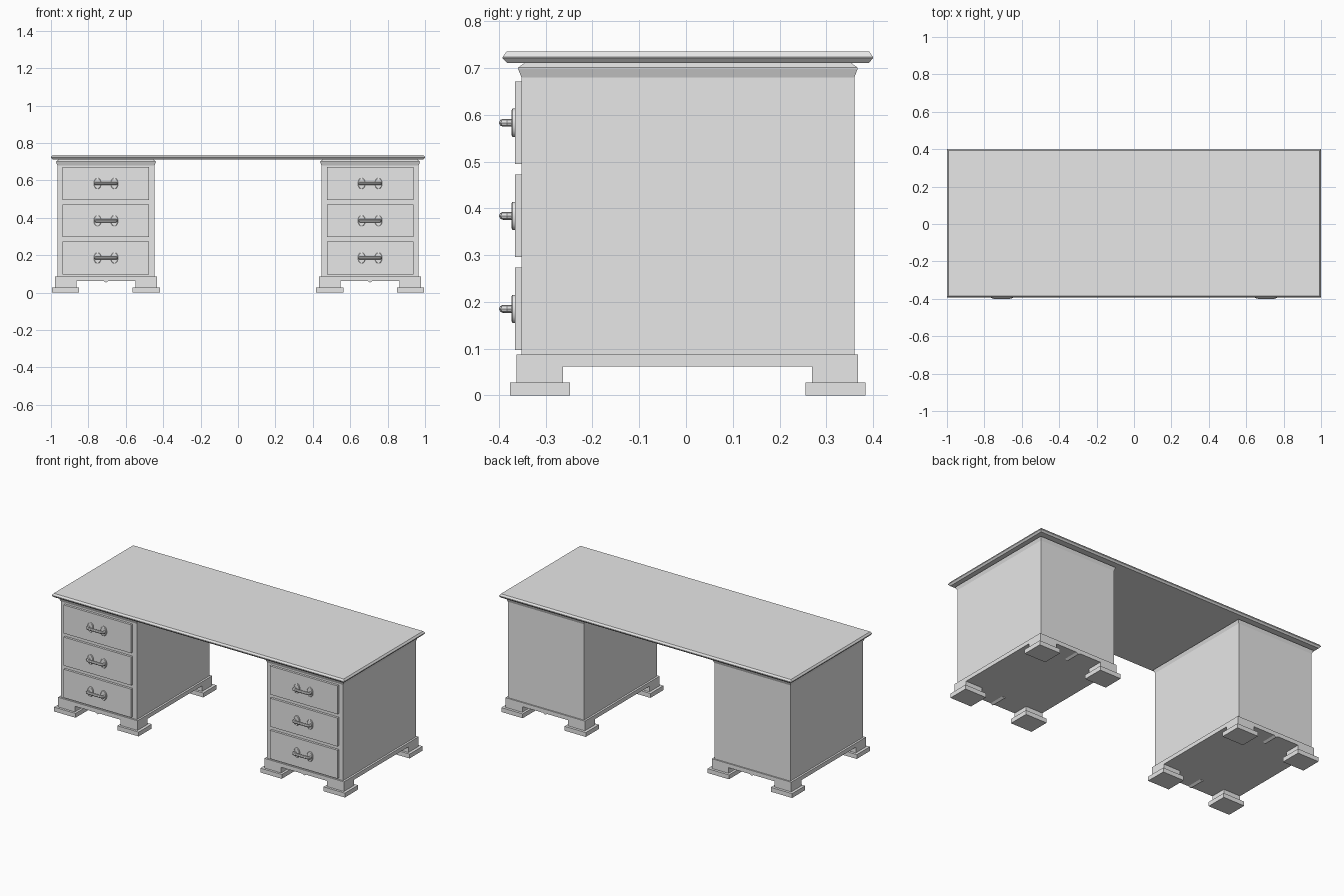
import bpy
import bmesh
from math import cos, sin, tau

cube = bpy.data.objects.get("Cube")
if cube:
    bpy.data.objects.remove(cube, do_unlink=True)

GREY = (0.8, 0.8, 0.8, 1)
paint = bpy.data.materials.new("light_grey")
paint.use_nodes = True
paint.diffuse_color = GREY
paint.node_tree.nodes["Principled BSDF"].inputs["Base Color"].default_value = GREY


def add(name, mesh):
    obj = bpy.data.objects.new(name, mesh)
    mesh.materials.clear()
    mesh.materials.append(paint)
    bpy.context.collection.objects.link(obj)
    return obj


def loft(name, rings):
    """Closed solid through rings that have equal point counts."""
    bm = bmesh.new()
    loops = [[bm.verts.new(p) for p in ring] for ring in rings]
    n = len(loops[0])
    for a, b in zip(loops, loops[1:]):
        for i in range(n):
            j = (i + 1) % n
            bm.faces.new((a[i], a[j], b[j], b[i]))
    bm.faces.new(loops[0])
    bm.faces.new(loops[-1])
    bmesh.ops.recalc_face_normals(bm, faces=bm.faces)
    mesh = bpy.data.meshes.new(name)
    bm.to_mesh(mesh)
    bm.free()
    return add(name, mesh)


def slab(name, x, y, levels):
    """Rectangular solid with an (inset, z) moulding profile."""
    rings = []
    for d, z in levels:
        rings.append([(x[0] + d, y[0] + d, z), (x[1] - d, y[0] + d, z),
                      (x[1] - d, y[1] - d, z), (x[0] + d, y[1] - d, z)])
    return loft(name, rings)


def box(name, x, y, z):
    return slab(name, x, y, [(0, z[0]), (0, z[1])])


def smooth(obj):
    bpy.ops.object.select_all(action="DESELECT")
    obj.select_set(True)
    bpy.context.view_layer.objects.active = obj
    bpy.ops.object.shade_smooth_by_angle()


def handle(side, cx, cz):
    # Oval back plates
    for s in (-1, 1):
        rings = []
        for y, k in ((-0.364, 1), (-0.371, 1), (-0.373, 0.9)):
            rings.append([(cx + s * 0.045 + 0.02 * k * cos(tau * i / 20), y,
                           cz + 0.03 * k * sin(tau * i / 20)) for i in range(20)])
        smooth(loft(side + "_handle_plate", rings))
    # Bent round bar
    curve = bpy.data.curves.new("handle_path", "CURVE")
    curve.dimensions = "3D"
    curve.bevel_depth = 0.0085
    curve.bevel_resolution = 2
    curve.use_fill_caps = True
    half = [(0.052, -0.370), (0.056, -0.382), (0.052, -0.389), (0.042, -0.3915)]
    path = [(-x, y) for x, y in half] + [(x, y) for x, y in reversed(half)]
    spline = curve.splines.new("POLY")
    spline.points.add(len(path) - 1)
    for point, (x, y) in zip(spline.points, path):
        point.co = (cx + x, y, cz, 1)
    helper = bpy.data.objects.new("handle_path", curve)
    mesh = bpy.data.meshes.new_from_object(helper)
    bpy.data.objects.remove(helper)
    smooth(add(side + "_handle_bar", mesh))


def pedestal(side, cx):
    def span(w):
        return (cx - w, cx + w)

    # Cabinet with flared cornice
    slab(side + "_cabinet", span(0.26), (-0.352, 0.36),
         [(0, 0.085), (0, 0.68), (-0.007, 0.698), (-0.007, 0.701), (0.008, 0.712)])
    box(side + "_plinth", span(0.272), (-0.362, 0.368), (0.062, 0.087))

    # Bracket feet on wide pads
    for s in (-1, 1):
        for name, y_block, y_pad in (("front", (-0.362, -0.263), (-0.376, -0.248)),
                                     ("back", (0.27, 0.368), (0.256, 0.384))):
            label = side + "_" + name
            box(label + "_foot", sorted((cx + s * 0.157, cx + s * 0.272)),
                y_block, (0.026, 0.063))
            box(label + "_foot_pad", sorted((cx + s * 0.143, cx + s * 0.289)),
                y_pad, (0, 0.027))

    # Small drop ornaments under the front and back rails
    for y0, y1 in ((-0.362, -0.263), (0.27, 0.368)):
        loft(side + "_rail_drop", [[(cx - 0.016, y, 0.063), (cx, y, 0.054),
                                    (cx + 0.016, y, 0.063)] for y in (y0, y1)])

    # Drawers
    for i in range(3):
        z = 0.185 + i * 0.199
        box(side + "_drawer", span(0.231), (-0.366, -0.351), (z - 0.088, z + 0.088))
        handle(side, cx, z)


# Table top with a bevelled edge
slab("table_top", (-1, 1), (-0.392, 0.4),
     [(0.009, 0.711), (0, 0.721), (0, 0.724), (0.008, 0.735)])

pedestal("right", -0.706)
pedestal("left", 0.706)
